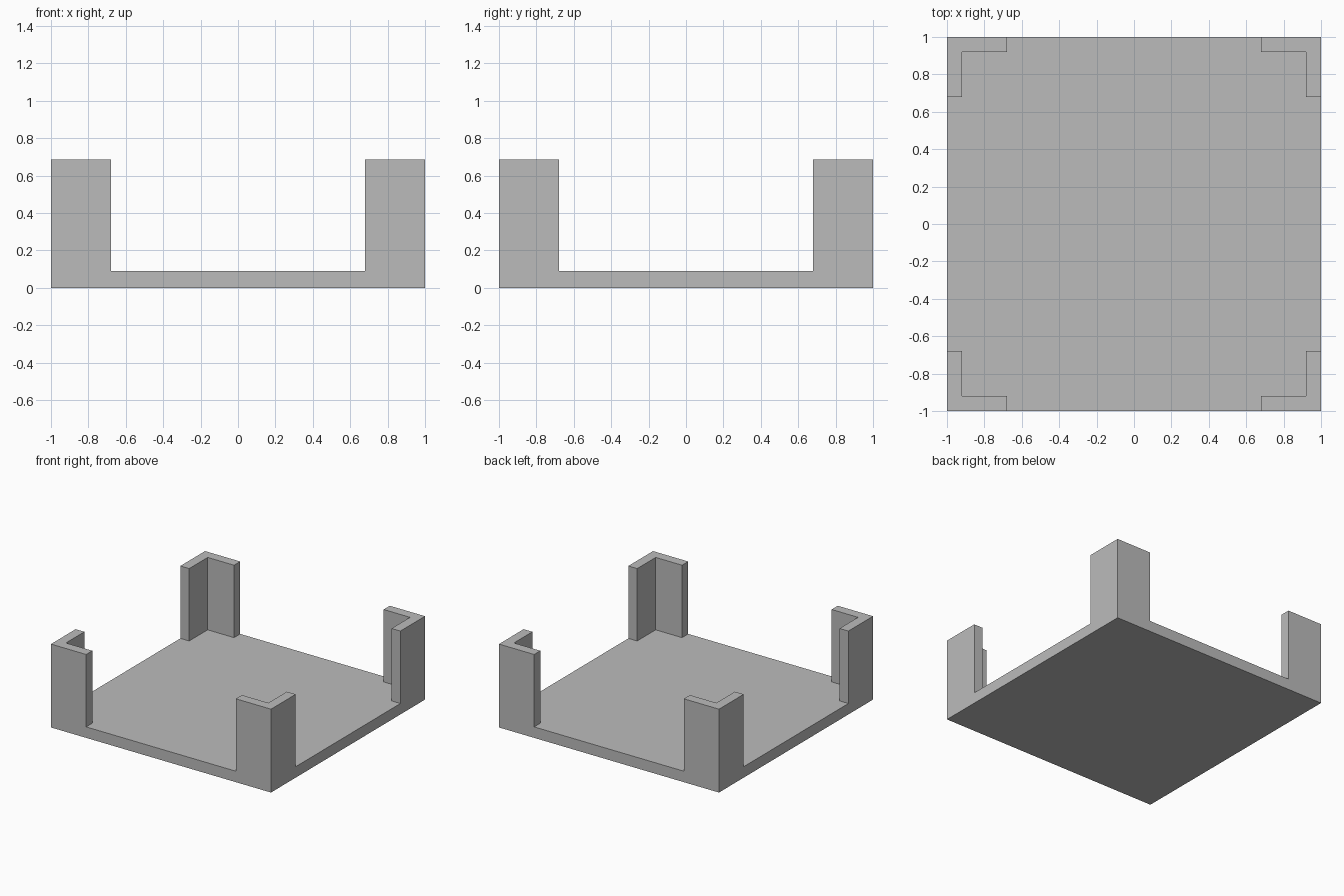
import bpy
import bmesh
from mathutils import Matrix, Vector

if "Cube" in bpy.data.objects:
    bpy.data.objects.remove(bpy.data.objects["Cube"], do_unlink=True)

BASE = 0.09      # plate thickness
HEIGHT = 0.685   # top of the corner posts
INNER = 0.92     # inner wall face of each post
END = 0.68       # free end of each post leg

grey = bpy.data.materials.new("plain_grey")
grey.use_nodes = True
colour = (0.5, 0.5, 0.5, 1)
grey.diffuse_color = colour
grey.node_tree.nodes["Principled BSDF"].inputs["Base Color"].default_value = colour

# Square base plate
bm = bmesh.new()
bmesh.ops.create_cube(bm, size=1, matrix=Matrix.Translation((0, 0, BASE / 2))
                      @ Matrix.Diagonal((2, 2, BASE, 1)))

# Cut lines that outline the L-shaped posts
for axis in (Vector((1, 0, 0)), Vector((0, 1, 0))):
    for offset in (-INNER, -END, END, INNER):
        bmesh.ops.bisect_plane(bm, geom=bm.verts[:] + bm.edges[:] + bm.faces[:],
                               plane_co=axis * offset, plane_no=axis)


def is_post(face):
    c = face.calc_center_median()
    near, far = sorted((abs(c.x), abs(c.y)))
    return c.z > BASE - 0.001 and near > END and far > INNER


# Raise the four corner posts
posts = [f for f in bm.faces if is_post(f)]
raised = bmesh.ops.extrude_face_region(bm, geom=posts)["geom"]
bmesh.ops.translate(bm, vec=(0, 0, HEIGHT - BASE),
                    verts=[v for v in raised if isinstance(v, bmesh.types.BMVert)])

# Merge flat areas into clean single faces
bmesh.ops.dissolve_limit(bm, angle_limit=0.01, verts=bm.verts[:], edges=bm.edges[:])
bmesh.ops.recalc_face_normals(bm, faces=bm.faces[:])

mesh = bpy.data.meshes.new("tray_with_corner_posts")
bm.to_mesh(mesh)
bm.free()
mesh.materials.append(grey)
bpy.context.collection.objects.link(bpy.data.objects.new("tray_with_corner_posts", mesh))
